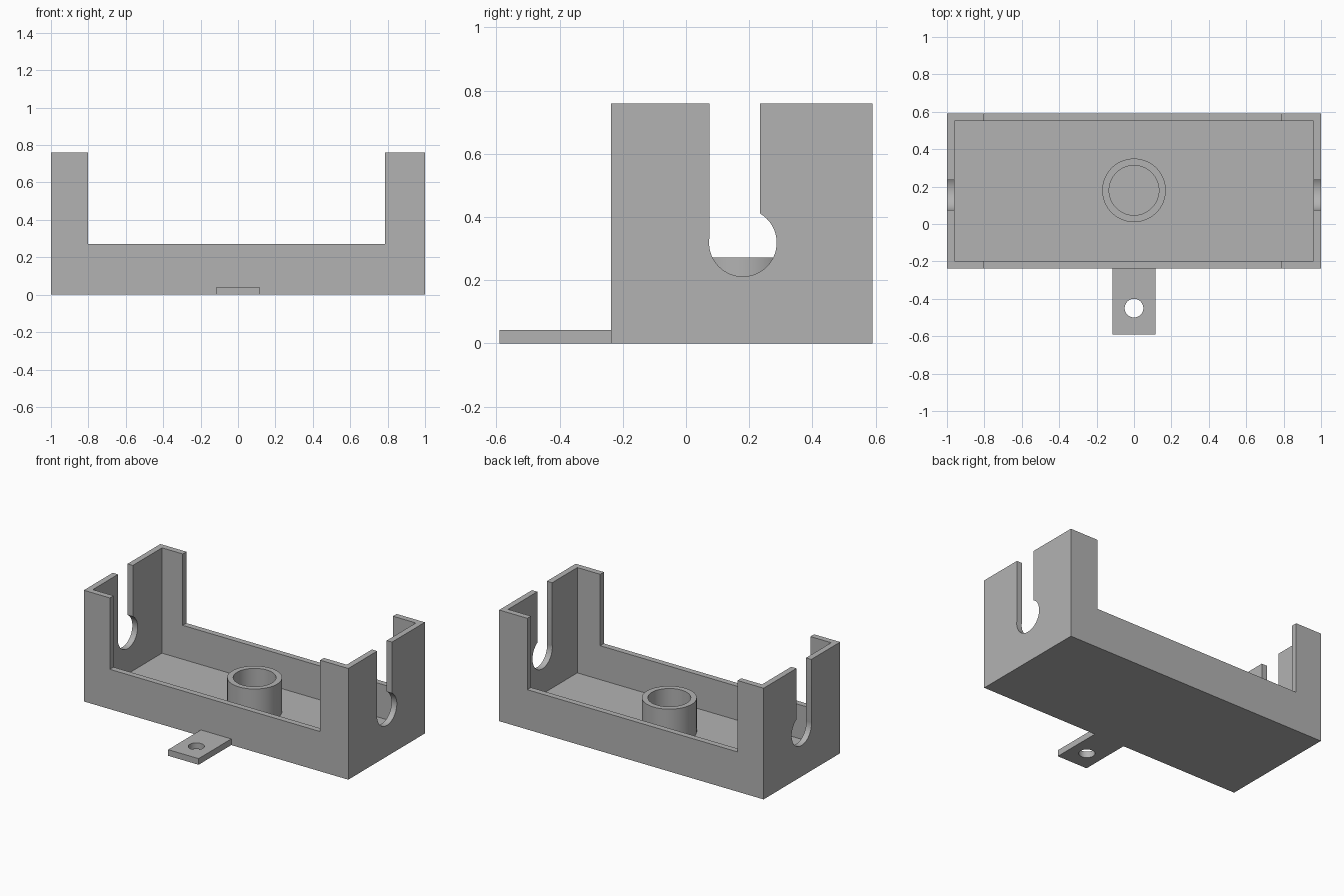
import bpy
import math

if "Cube" in bpy.data.objects:
    bpy.data.objects.remove(bpy.data.objects["Cube"], do_unlink=True)

grey = bpy.data.materials.new("light grey plastic")
grey.use_nodes = True
grey.diffuse_color = (0.45, 0.45, 0.45, 1)
grey.node_tree.nodes["Principled BSDF"].inputs["Base Color"].default_value = (0.45, 0.45, 0.45, 1)

WALL = 0.04
FRONT, BACK, HEIGHT, RIM = -0.237, 0.59, 0.76, 0.272
SLOT_Y = 0.18


def box(name, low, high):
    """Box between two opposite corners."""
    centre = [(a + b) / 2 for a, b in zip(low, high)]
    bpy.ops.mesh.primitive_cube_add(size=1, location=centre)
    ob = bpy.context.object
    ob.name = name
    ob.scale = [b - a for a, b in zip(low, high)]
    bpy.ops.object.transform_apply(location=True, rotation=False, scale=True)
    ob.data.materials.append(grey)
    return ob


def cylinder(name, radius, depth, centre, along_x=False):
    turn = (0, math.pi / 2, 0) if along_x else (0, 0, 0)
    bpy.ops.mesh.primitive_cylinder_add(vertices=64, radius=radius, depth=depth,
                                        location=centre, rotation=turn)
    ob = bpy.context.object
    ob.name = name
    bpy.ops.object.transform_apply(location=True, rotation=True, scale=True)
    ob.data.materials.append(grey)
    return ob


def cut(target, *cutters):
    """Subtract each cutter, then remove it."""
    bpy.context.view_layer.objects.active = target
    for cutter in cutters:
        mod = target.modifiers.new("cut", 'BOOLEAN')
        mod.operation = 'DIFFERENCE'
        mod.solver = 'EXACT'
        mod.object = cutter
        bpy.ops.object.modifier_apply(modifier=mod.name)
        bpy.data.objects.remove(cutter, do_unlink=True)


def smooth(ob):
    bpy.ops.object.select_all(action='DESELECT')
    ob.select_set(True)
    bpy.context.view_layer.objects.active = ob
    bpy.ops.object.shade_smooth_by_angle(angle=math.radians(30))


# Open tray: hollow inside, lowered long walls, keyhole slots in both ends
tray = box("tray", (-1, FRONT, 0), (1, BACK, HEIGHT))
cut(tray,
    box("cavity", (-1 + WALL, FRONT + WALL, WALL), (1 - WALL, BACK - WALL, 1)),
    box("long_wall_gap", (-0.803, -1, RIM), (0.787, 1, 1)),
    box("end_slot", (-2, 0.075, 0.32), (2, 0.235, 1)),
    cylinder("end_hole", 0.107, 4, (0, SLOT_Y, 0.319), along_x=True))

# Hollow post standing on the tray floor
post = cylinder("post", 0.17, RIM - WALL + 0.01, (0, SLOT_Y, (RIM + WALL - 0.01) / 2))
cut(post, cylinder("post_bore", 0.133, 2, (0, SLOT_Y, 0)))

# Mounting tab with a screw hole
tab = box("mounting_tab", (-0.115, -0.59, 0), (0.115, FRONT, 0.042))
cut(tab, cylinder("screw_hole", 0.05, 1, (0, -0.45, 0)))

for part in (tray, post, tab):
    smooth(part)
